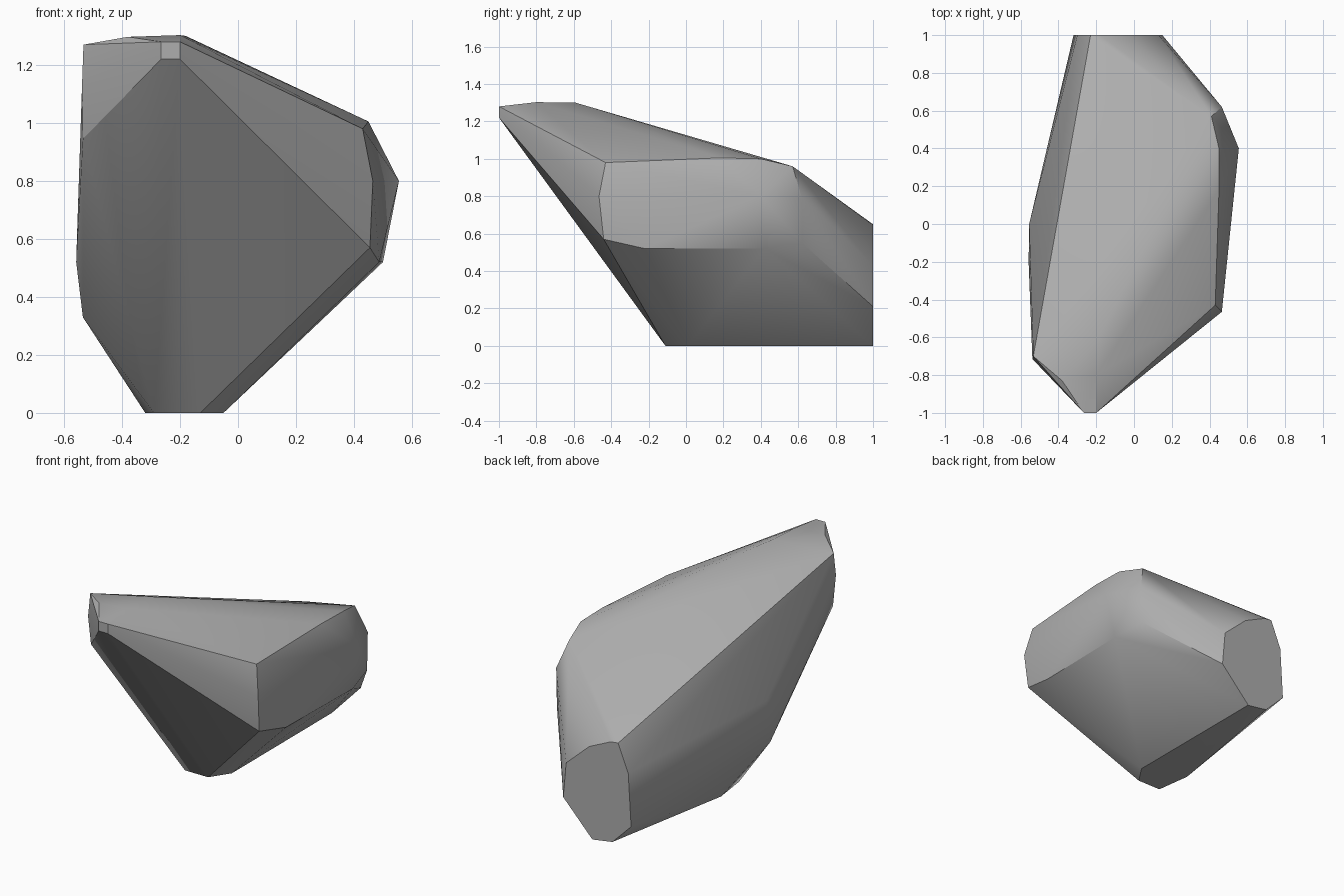
import bpy, bmesh, math

cube = bpy.data.objects.get("Cube")
if cube:
    bpy.data.objects.remove(cube, do_unlink=True)

# One plain stone grey
stone = bpy.data.materials.new("stone_grey")
stone.use_nodes = True
GREY = (0.42, 0.42, 0.42, 1.0)
stone.diffuse_color = GREY
bsdf = next(n for n in stone.node_tree.nodes if n.type == 'BSDF_PRINCIPLED')
bsdf.inputs["Base Color"].default_value = GREY
bsdf.inputs["Roughness"].default_value = 0.9

# Flat back cap, outline in x, z at y = 1
cap = [(.15, .21), (.13, .43), (-.03, .575), (-.18, .645), (-.23, .65),
       (-.30, .48), (-.32, .15), (-.19, .02), (-.06, 0)]

# Resting foot, outline in x, y at z = 0
foot = [(-.05, 1), (-.05, .01), (-.13, -.11), (-.29, -.11), (-.32, .11)]

# Small square tip at the front
tip = [(x, -1, z) for x in (-.265, -.20) for z in (1.22, 1.28)]

# Crest behind the tip
crest = [(-.38, -.83, 1.297), (-.20, -.80, 1.303), (-.18, -.59, 1.30)]

# Bulge on the left: upper edge, widest line, lower edge
left_bulge = [(.43, -.43, .98), (.45, .18, 1.005), (.45, .40, 1.0), (.41, .57, .96),
              (.465, -.465, .80), (.555, .40, .80), (.465, .62, .79),
              (.455, -.44, .57), (.487, -.22, .52), (.50, .42, .52), (.46, .62, .55)]

# Flatter flank on the right
right_flank = [(-.533, -.70, 1.27), (-.538, -.715, 1.13), (-.535, -.69, .945),
               (-.555, 0, .62), (-.558, -.20, .52), (-.535, -.07, .33)]

points = ([(x, 1, z) for x, z in cap] + [(x, y, 0) for x, y in foot]
          + tip + crest + left_bulge + right_flank)

# Chipped boulder: wrap the corner points in a convex skin
bm = bmesh.new()
for p in points:
    bm.verts.new(p)
hull = bmesh.ops.convex_hull(bm, input=bm.verts[:])
loose = [v for v in bm.verts if not v.link_faces]
bmesh.ops.delete(bm, geom=loose, context='VERTS')
bmesh.ops.dissolve_limit(bm, angle_limit=math.radians(1.5), verts=bm.verts[:], edges=bm.edges[:])
bmesh.ops.recalc_face_normals(bm, faces=bm.faces[:])

mesh = bpy.data.meshes.new("boulder")
bm.to_mesh(mesh)
bm.free()
mesh.materials.append(stone)
boulder = bpy.data.objects.new("boulder", mesh)
bpy.context.collection.objects.link(boulder)

# Soft facets with crisp ridges
bpy.ops.object.select_all(action='DESELECT')
boulder.select_set(True)
bpy.context.view_layer.objects.active = boulder
bpy.ops.object.shade_smooth_by_angle(angle=math.radians(30))
